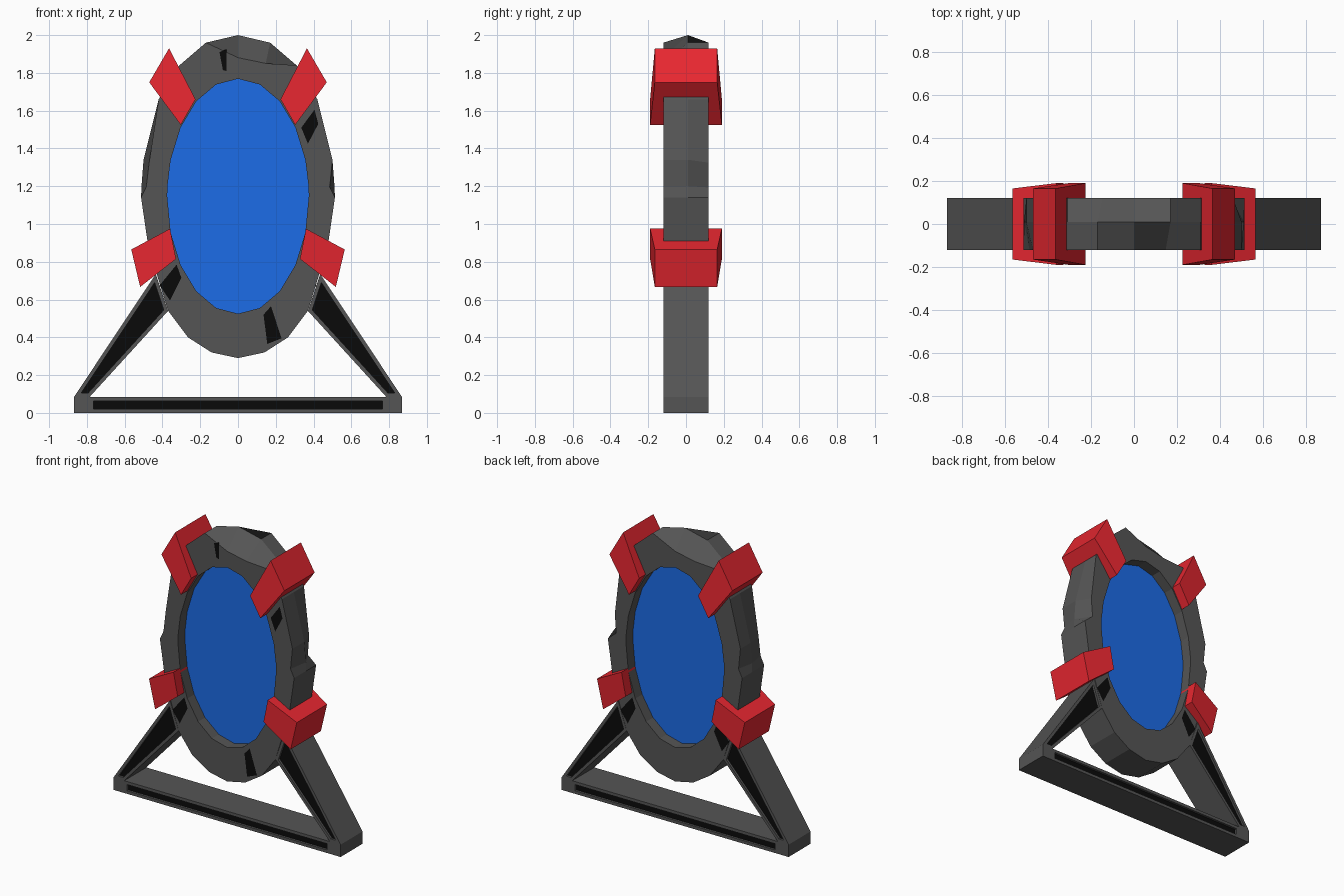
import bpy, bmesh
from math import sin, cos, radians

if "Cube" in bpy.data.objects:
    bpy.data.objects.remove(bpy.data.objects["Cube"])

D = 0.12          # half depth of the stonework
CZ = 1.147        # height of the ring centre


def material(name, rgb):
    m = bpy.data.materials.new(name)
    m.diffuse_color = (*rgb, 1)
    m.use_nodes = True
    m.node_tree.nodes["Principled BSDF"].inputs["Base Color"].default_value = m.diffuse_color
    return m


STONE = material("dark_grey", (0.09, 0.09, 0.09))
BLACK = material("black", (0.003, 0.003, 0.003))
RED = material("red", (0.8, 0.02, 0.03))
BLUE = material("blue", (0.012, 0.15, 0.8))


def finish(bm, name, *mats):
    me = bpy.data.meshes.new(name)
    bm.to_mesh(me)
    bm.free()
    for m in mats:
        me.materials.append(m)
    ob = bpy.data.objects.new(name, me)
    bpy.context.collection.objects.link(ob)
    return ob


def prism(name, outline, ys, mats, groove=0):
    """Loft an x-z outline between y = -ys[i] and +ys[i]; optionally sink black front/back grooves."""
    bm = bmesh.new()
    front = [bm.verts.new((x, -y, z)) for (x, z), y in zip(outline, ys)]
    back = [bm.verts.new((x, y, z)) for (x, z), y in zip(outline, ys)]
    caps = [bm.faces.new(front), bm.faces.new(back[::-1])]
    n = len(outline)
    for i in range(n):
        j = (i + 1) % n
        bm.faces.new((front[i], back[i], back[j], front[j]))
    bmesh.ops.recalc_face_normals(bm, faces=bm.faces)
    if groove:
        bm.normal_update()
        bmesh.ops.inset_individual(bm, faces=caps, thickness=groove, use_even_offset=True)
        bmesh.ops.inset_individual(bm, faces=caps, thickness=0.0, depth=-0.015)
        for f in caps:
            f.material_index = 1
    return finish(bm, name, *mats)


def flip(pts, s):
    return [(x * s, z) for x, z in pts]


# Stone ring: smooth inner ellipse, rough outer edge with a middle row and chipped corners
half = [(0, 2.0), (.17, 1.96), (.31, 1.84), (.42, 1.66), (.5, 1.34), (.511, 1.2), (.513, 1.14),
        (.475, .88), (.37, .54), (.265, .40), (.14, .32), (0, .29)]
angles = [0, 18, 36, 54, 72, 85, 90, 108, 126, 144, 162, 180]
outer = half + flip(half[-2:0:-1], -1)
angles += [360 - a for a in angles[-2:0:-1]]
N = len(outer)
chips = {(0, 0): .86, (1, 0): .865, (0, 2): .86, (N - 1, 2): .865,
         (4, 2): .92, (5, 2): .88, (N - 4, 0): .94, (N - 5, 0): .95, (5, 0): .95, (N - 5, 2): .95}
bm = bmesh.new()
rows = []
for r, y in enumerate((-D, 0.01, D)):
    row = []
    for i, (x, z) in enumerate(outer):
        k = chips.get((i, r), 1)
        row.append(bm.verts.new((x * k, y, CZ + (z - CZ) * k)))
    rows.append(row)
ellipse = [(.375 * sin(radians(a)), CZ + .622 * cos(radians(a))) for a in angles]
for y in (D, -D):
    rows.append([bm.verts.new((x, y, z)) for x, z in ellipse])
for a, b in zip(rows, rows[1:] + rows[:1]):
    for i in range(N):
        j = (i + 1) % N
        bm.faces.new((a[i], a[j], b[j], b[i]))
bmesh.ops.recalc_face_normals(bm, faces=bm.faces)
finish(bm, "ring", STONE)

# Blue energy sheet in the opening
prism("portal_sheet", ellipse, [0.045] * N, [BLUE])

# Grooved triangular stand
prism("base_bar", [(-.785, 0), (.785, 0), (.785, .085), (-.785, .085)], [D] * 4,
      [STONE, BLACK], 0.021)
for s, side in ((-1, "left"), (1, "right")):
    prism(side + "_foot", flip([(.785, 0), (.868, 0), (.868, .085), (.785, .085)], s),
          [D] * 4, [STONE])
    prism(side + "_leg", flip([(.785, .085), (.868, .085), (.435, .735), (.37, .54)], s),
          [D] * 4, [STONE, BLACK], 0.02)
    # Red clamps, thicker towards the opening
    prism(side + "_upper_clamp", flip([(.365, 1.93), (.47, 1.75), (.303, 1.525), (.225, 1.66)], s),
          [.165, .165, .19, .19], [RED])
    prism(side + "_lower_clamp", flip([(.565, .865), (.518, .667), (.328, .815), (.36, .975)], s),
          [.165, .165, .19, .19], [RED])


# Black slots on the ring faces
def slot(name, pts, face):
    bm = bmesh.new()
    f = bm.faces.new([bm.verts.new((x, face * (D + 0.002), z)) for x, z in pts])
    f.normal_update()
    if f.normal.y * face < 0:
        f.normal_flip()
    finish(bm, name, BLACK)


low = [(-.415, .675), (-.325, .785), (-.30, .715), (-.36, .595)]
slot("front_slot_low_left", low, -1)
slot("front_slot_bottom", [(.135, .52), (.175, .565), (.23, .395), (.155, .365)], -1)
slot("front_slot_right", [(.335, 1.51), (.405, 1.605), (.425, 1.53), (.37, 1.425)], -1)
slot("front_slot_top", [(-.098, 1.91), (-.06, 1.925), (-.06, 1.81), (-.08, 1.815)], -1)
slot("back_slot_left", low, 1)
slot("back_slot_right", flip(low, -1), 1)
